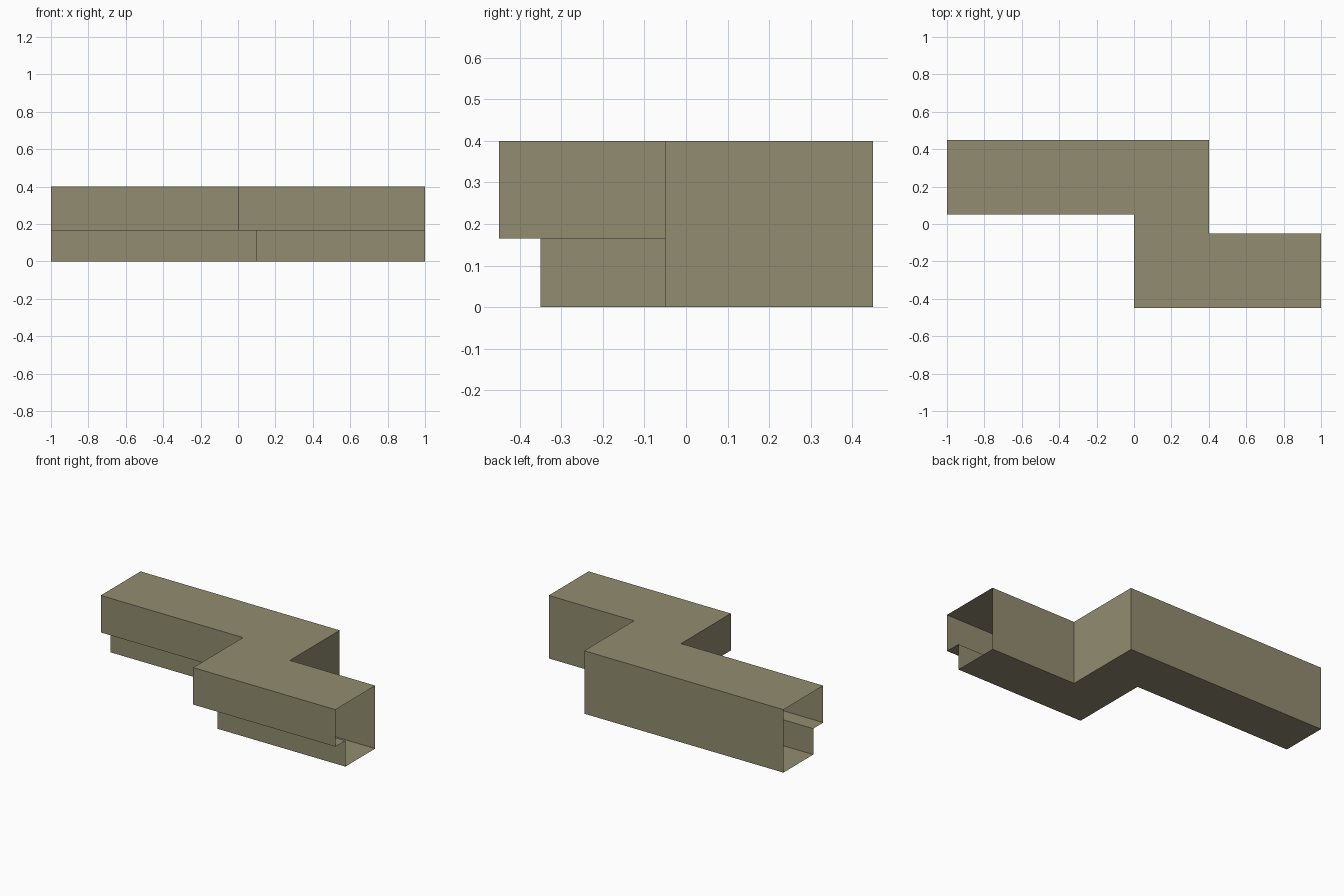
import bpy
import bmesh

if "Cube" in bpy.data.objects:
    bpy.data.objects.remove(bpy.data.objects["Cube"])

# One flat colour for the whole duct-like casing
olive = bpy.data.materials.new("olive_grey")
olive.diffuse_color = (0.283, 0.262, 0.162, 1.0)
olive.use_nodes = True
olive.node_tree.nodes["Principled BSDF"].inputs["Base Color"].default_value = olive.diffuse_color

# Cross-section: (inset from the front edge, height), with a recessed plinth
profile = [(0, 0.4), (0.4, 0.4), (0.4, 0), (0.1, 0), (0.1, 0.165), (0, 0.165)]


def path(d):
    """Mitred z-shaped path, shifted by d from the front edge."""
    return [(-1, 0.05 + d), (d, 0.05 + d), (d, -0.45 + d), (1, -0.45 + d)]


# Sweep the profile along the path; both ends stay open
bm = bmesh.new()
strips = [[bm.verts.new((x, y, z)) for x, y in path(d)] for d, z in profile]
for j, a in enumerate(strips):
    b = strips[(j + 1) % len(strips)]
    for i in range(3):
        bm.faces.new((a[i], a[i + 1], b[i + 1], b[i]))

mesh = bpy.data.meshes.new("zigzag_counter_shell")
bm.to_mesh(mesh)
bm.free()
mesh.materials.append(olive)
counter = bpy.data.objects.new("zigzag_counter_shell", mesh)
bpy.context.collection.objects.link(counter)
